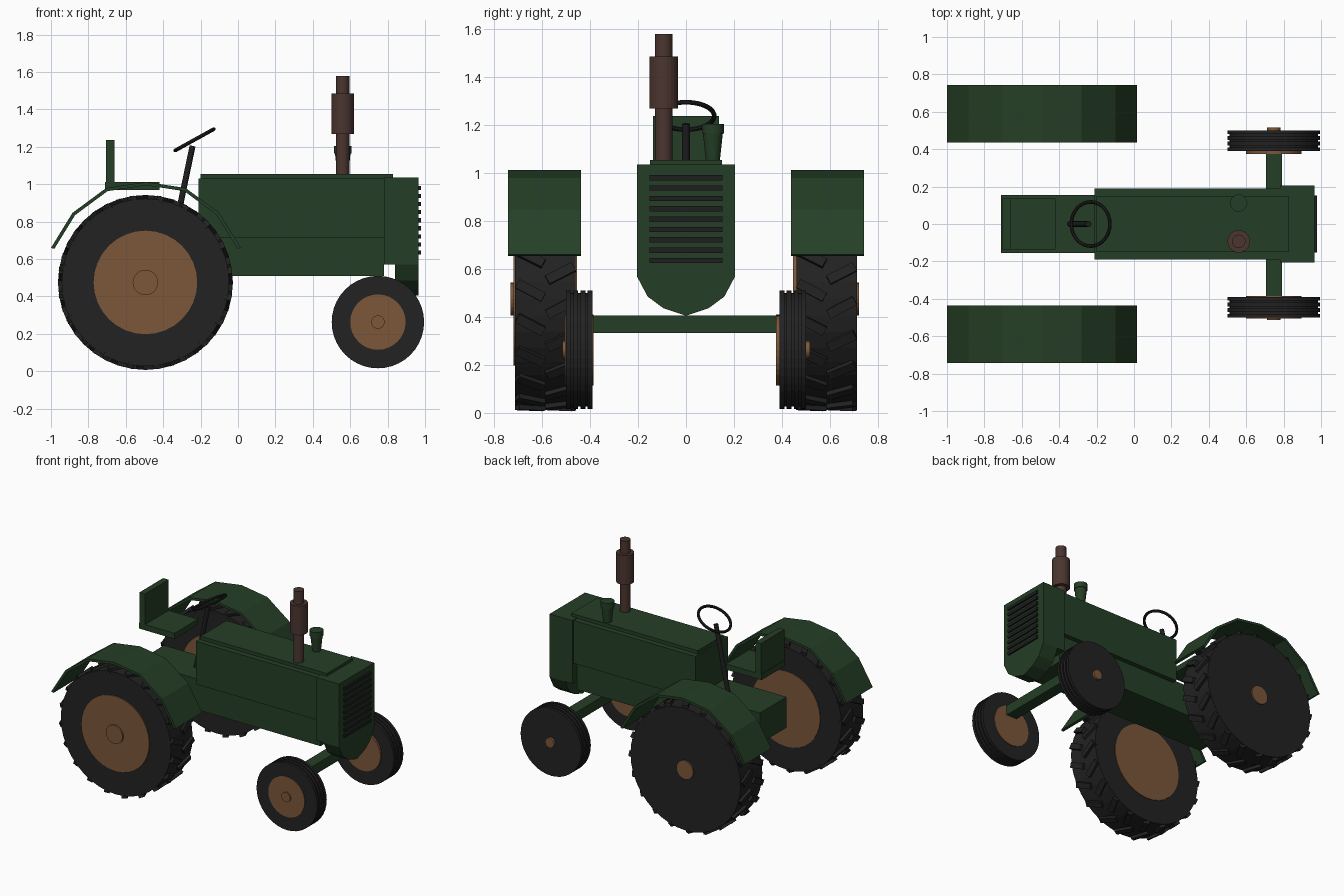
import bpy, bmesh, math
from mathutils import Vector, Matrix

cube = bpy.data.objects.get("Cube")
if cube:
    bpy.data.objects.remove(cube)


def material(name, rgb):
    m = bpy.data.materials.new(name)
    m.use_nodes = True
    m.diffuse_color = (*rgb, 1)
    m.node_tree.nodes["Principled BSDF"].inputs["Base Color"].default_value = (*rgb, 1)
    return m


GREEN = material("dark green paint", (0.018, 0.049, 0.019))
BROWN = material("rust brown rim", (0.2, 0.095, 0.042))
PIPE = material("exhaust brown", (0.07, 0.036, 0.029))
RUBBER = material("tyre rubber", (0.016, 0.016, 0.016))
BLACK = material("black metal", (0.013, 0.013, 0.014))


def finish(name, bm, mat):
    bmesh.ops.recalc_face_normals(bm, faces=bm.faces)
    me = bpy.data.meshes.new(name)
    bm.to_mesh(me)
    bm.free()
    me.materials.append(mat)
    ob = bpy.data.objects.new(name, me)
    bpy.context.collection.objects.link(ob)
    return ob


def add_box(bm, lo, hi, matrix=Matrix()):
    lo, hi = Vector(lo), Vector(hi)
    m = matrix @ Matrix.Translation((lo + hi) / 2) @ Matrix.Diagonal((*(hi - lo), 1))
    bmesh.ops.create_cube(bm, size=1, matrix=m)


def box(name, lo, hi, mat):
    bm = bmesh.new()
    add_box(bm, lo, hi)
    return finish(name, bm, mat)


def add_rod(bm, a, b, r1, r2, sides):
    a, b = Vector(a), Vector(b)
    rot = (b - a).to_track_quat('Z', 'Y').to_matrix().to_4x4()
    bmesh.ops.create_cone(bm, cap_ends=True, segments=sides, radius1=r1, radius2=r2,
                          depth=(b - a).length, matrix=Matrix.Translation((a + b) / 2) @ rot)


def rod(name, a, b, r, mat, r2=None, sides=24):
    bm = bmesh.new()
    add_rod(bm, a, b, r, r if r2 is None else r2, sides)
    return finish(name, bm, mat)


def prism(name, pts, offset, mat):
    bm = bmesh.new()
    face = bm.faces.new([bm.verts.new(p) for p in pts])
    new = bmesh.ops.extrude_face_region(bm, geom=[face])["geom"]
    bmesh.ops.translate(bm, vec=offset, verts=[v for v in new if isinstance(v, bmesh.types.BMVert)])
    return finish(name, bm, mat)


# Chassis, hood and radiator housing
box("chassis", (-0.71, -0.155, 0.51), (0.78, 0.155, 0.735), GREEN)
box("hood", (-0.21, -0.19, 0.715), (0.79, 0.19, 1.03), GREEN)
box("hood_top", (-0.2, -0.15, 1.02), (0.828, 0.15, 1.055), GREEN)
box("radiator_housing", (0.78, -0.205, 0.57), (0.965, 0.205, 1.035), GREEN)
half = [(0.205, 0.57), (0.16, 0.485), (0.095, 0.437), (0, 0.405)]
outline = half + [(-y, z) for y, z in reversed(half[:-1])]
prism("radiator_nose", [(0.84, y, z) for y, z in outline], (0.125, 0, 0), GREEN)

# Grille slats
bm = bmesh.new()
for i in range(9):
    z = 0.635 + i * 0.0432
    add_box(bm, (0.96, -0.152, z - 0.011), (0.978, 0.152, z + 0.011))
finish("grille_slats", bm, BLACK)

# Exhaust stack and air intake
for name, z0, z1, r in (("exhaust_pipe", 1.04, 1.28, 0.036),
                        ("exhaust_muffler", 1.27, 1.485, 0.06),
                        ("exhaust_tip", 1.48, 1.58, 0.036)):
    rod(name, (0.56, -0.093, z0), (0.56, -0.093, z1), r, PIPE)
rod("air_intake", (0.56, 0.112, 1.04), (0.56, 0.112, 1.17), 0.028, GREEN, 0.042)
rod("air_intake_cap", (0.56, 0.112, 1.165), (0.56, 0.112, 1.205), 0.046, GREEN)

# Seat
box("seat_pan", (-0.71, -0.137, 0.97), (-0.42, 0.137, 1.012), GREEN)
box("seat_back", (-0.705, -0.137, 1.0), (-0.66, 0.137, 1.237), GREEN)

# Steering column and tilted wheel
rod("steering_column", (-0.342, 0, 0.73), (-0.243, 0, 1.205), 0.016, BLACK, sides=12)
bpy.ops.mesh.primitive_torus_add(major_radius=0.118, minor_radius=0.01, major_segments=32,
                                 minor_segments=8, location=(-0.232, 0, 1.238),
                                 rotation=(0, math.radians(-29), 0))
ring = bpy.context.object
ring.name = "steering_wheel"
ring.data.materials.append(BLACK)

# Front axle
box("front_axle", (0.705, -0.4, 0.333), (0.79, 0.4, 0.405), GREEN)

# Fenders: an angular arc with a thin inner skin
arc = [(-1.0, 0.66), (-0.885, 0.847), (-0.705, 0.98), (-0.49, 1.012),
       (-0.28, 0.98), (-0.1, 0.847), (0.015, 0.66)]
centre = Vector((-0.49, 0.5))
inner = [centre + (Vector(p) - centre) * 0.965 for p in reversed(arc)]
for side, y0 in (("right", -0.742), ("left", 0.437)):
    prism(side + "_fender", [(x, y0, z) for x, z in arc + [tuple(p) for p in inner]],
          (0, 0.305, 0), GREEN)


def wheel(name, x, z, tyre, disc, hub, r_tyre, r_disc, r_hub):
    """Tyre core, rim disc and hub, each spanning a (y0, y1) range."""
    for part, span, r, mat, n in (("tyre", tyre, r_tyre, RUBBER, 40),
                                  ("rim", disc, r_disc, BROWN, 32),
                                  ("hub", hub, r_hub, BROWN, 24)):
        rod(name + "_" + part, (x, span[0], z), (x, span[1], z), r, mat, sides=n)


# Rear wheels with staggered angled lugs
RX, RZ = -0.495, 0.475
LUGS = 20
for side, y0, disc, hub in (("right", -0.712, (-0.72, -0.455), (-0.732, -0.5)),
                            ("left", 0.46, (0.447, 0.7), (0.5, 0.722))):
    name = "rear_" + side
    wheel(name, RX, RZ, (y0, y0 + 0.252), disc, hub, 0.448, 0.277, 0.068)
    mid = y0 + 0.126
    bm = bmesh.new()
    for i in range(LUGS):
        for s in (-1, 1):
            a = (i + 0.25 * s) * math.tau / LUGS
            m = (Matrix.Translation((RX, mid, RZ)) @ Matrix.Rotation(a, 4, 'Y')
                 @ Matrix.Translation((0, s * 0.063, 0.45))
                 @ Matrix.Rotation(s * math.radians(28), 4, 'Z'))
            add_box(bm, (-0.02, -0.062, -0.02), (0.02, 0.062, 0.016), m)
    finish(name + "_lugs", bm, RUBBER)

# Front wheels with ribbed tyres
FX, FZ = 0.748, 0.263
for side, y0, disc, hub in (("right", -0.5, (-0.505, -0.385), (-0.514, -0.45)),
                            ("left", 0.39, (0.375, 0.492), (0.45, 0.517))):
    name = "front_" + side
    wheel(name, FX, FZ, (y0, y0 + 0.11), disc, hub, 0.237, 0.148, 0.036)
    bm = bmesh.new()
    for i in range(4):
        y = y0 + 0.03 * i
        add_rod(bm, (FX, y, FZ), (FX, y + 0.02, FZ), 0.247, 0.247, 40)
    finish(name + "_ribs", bm, RUBBER)
